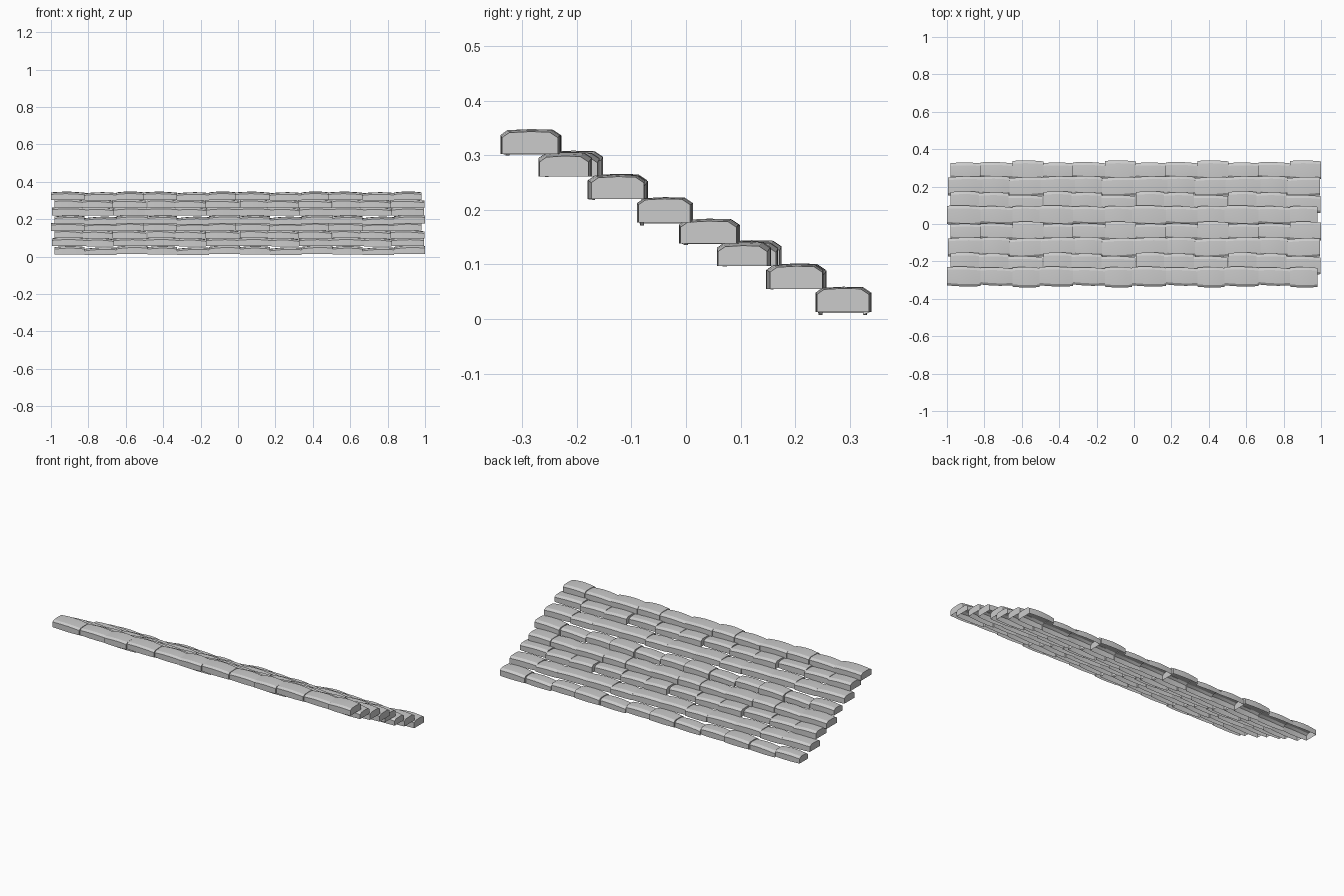
import bpy, bmesh, math, random

cube = bpy.data.objects.get("Cube")
if cube:
    bpy.data.objects.remove(cube, do_unlink=True)

random.seed(7)

stone_grey = bpy.data.materials.new("stone grey")
stone_grey.use_nodes = True
color = (0.6, 0.6, 0.6, 1.0)
stone_grey.diffuse_color = color
stone_grey.node_tree.nodes["Principled BSDF"].inputs["Base Color"].default_value = color

PITCH_X = 0.495                 # length of one run of three stones
RUNS = 4
PITCH_Y, PITCH_Z = 0.327, -0.164  # offset between the two flights
HEIGHT = 0.045
STATIONS = 6                    # slices along each stone


def section(x, front, back, top, bottom):
    """Bevelled cross-section of a stone, open underneath."""
    mid = (front + back) / 2
    return [(x, front, bottom),
            (x, front, top - 0.010),
            (x, front + 0.013, top - 0.001),
            (x, mid, top + 0.001),
            (x, back - 0.015, top),
            (x, back, top - 0.010),
            (x, back, bottom)]


def stone_row(name, joints, stones, top):
    """Three stones joined in a run, capped at both ends."""
    bm = bmesh.new()
    rings = []
    for i, (front, back, lift) in enumerate(stones):
        tilt = random.uniform(-0.003, 0.003)
        skew = random.uniform(-0.003, 0.003)
        for s in range(STATIONS):
            u = s / (STATIONS - 1)
            bulge = math.sin(math.pi * u)
            x = joints[i] + (joints[i + 1] - joints[i]) * u
            shift = skew * (2 * u - 1)
            z = top + lift - 0.005 * (1 - bulge) + tilt * (2 * u - 1)
            bottom = top - HEIGHT + lift * 0.6
            pts = section(x, front + 0.004 * (1 - bulge) + shift,
                          back - 0.004 * (1 - bulge) + shift, z, bottom)
            rings.append([bm.verts.new(p) for p in pts])
    for a, b in zip(rings, rings[1:]):
        for k in range(len(a) - 1):
            bm.faces.new((a[k], b[k], b[k + 1], a[k + 1]))
    bm.faces.new(rings[0])
    bm.faces.new(list(reversed(rings[-1])))
    bmesh.ops.recalc_face_normals(bm, faces=bm.faces)
    # An open shell: make sure the tops face up
    bm.normal_update()
    if sum(f.normal.z * f.calc_area() for f in bm.faces) < 0:
        bmesh.ops.reverse_faces(bm, faces=bm.faces)
    mesh = bpy.data.meshes.new(name)
    bm.to_mesh(mesh)
    bm.free()
    mesh.materials.append(stone_grey)
    obj = bpy.data.objects.new(name, mesh)
    bpy.context.collection.objects.link(obj)

    # Repeat along the step, then down to the lower flight
    for label, count, offset in (("along step", RUNS, (PITCH_X, 0, 0)),
                                 ("lower flight", 2, (0, PITCH_Y, PITCH_Z))):
        mod = obj.modifiers.new(label, 'ARRAY')
        mod.count = count
        mod.use_relative_offset = False
        mod.use_constant_offset = True
        mod.constant_offset_displace = offset

    bpy.ops.object.select_all(action='DESELECT')
    obj.select_set(True)
    bpy.context.view_layer.objects.active = obj
    bpy.ops.object.shade_smooth_by_angle(angle=math.radians(30))


# Each step: joint positions, then (front, back, lift) for its three stones
stone_row("first_step_stones", (-1.0, -0.82, -0.65, -0.505),
          [(-0.334, -0.228, -0.001), (-0.330, -0.232, -0.004), (-0.340, -0.230, 0)], 0.347)
stone_row("second_step_stones", (-0.98, -0.83, -0.67, -0.488),
          [(-0.262, -0.152, 0), (-0.256, -0.158, -0.003), (-0.270, -0.172, -0.002)], 0.307)
stone_row("third_step_stones", (-0.995, -0.81, -0.665, -0.49),
          [(-0.176, -0.072, 0), (-0.172, -0.070, -0.003), (-0.180, -0.076, -0.001)], 0.265)
stone_row("fourth_step_stones", (-0.98, -0.82, -0.65, -0.485),
          [(-0.085, 0.002, -0.003), (-0.084, 0.004, -0.010), (-0.090, 0.013, 0)], 0.222)
